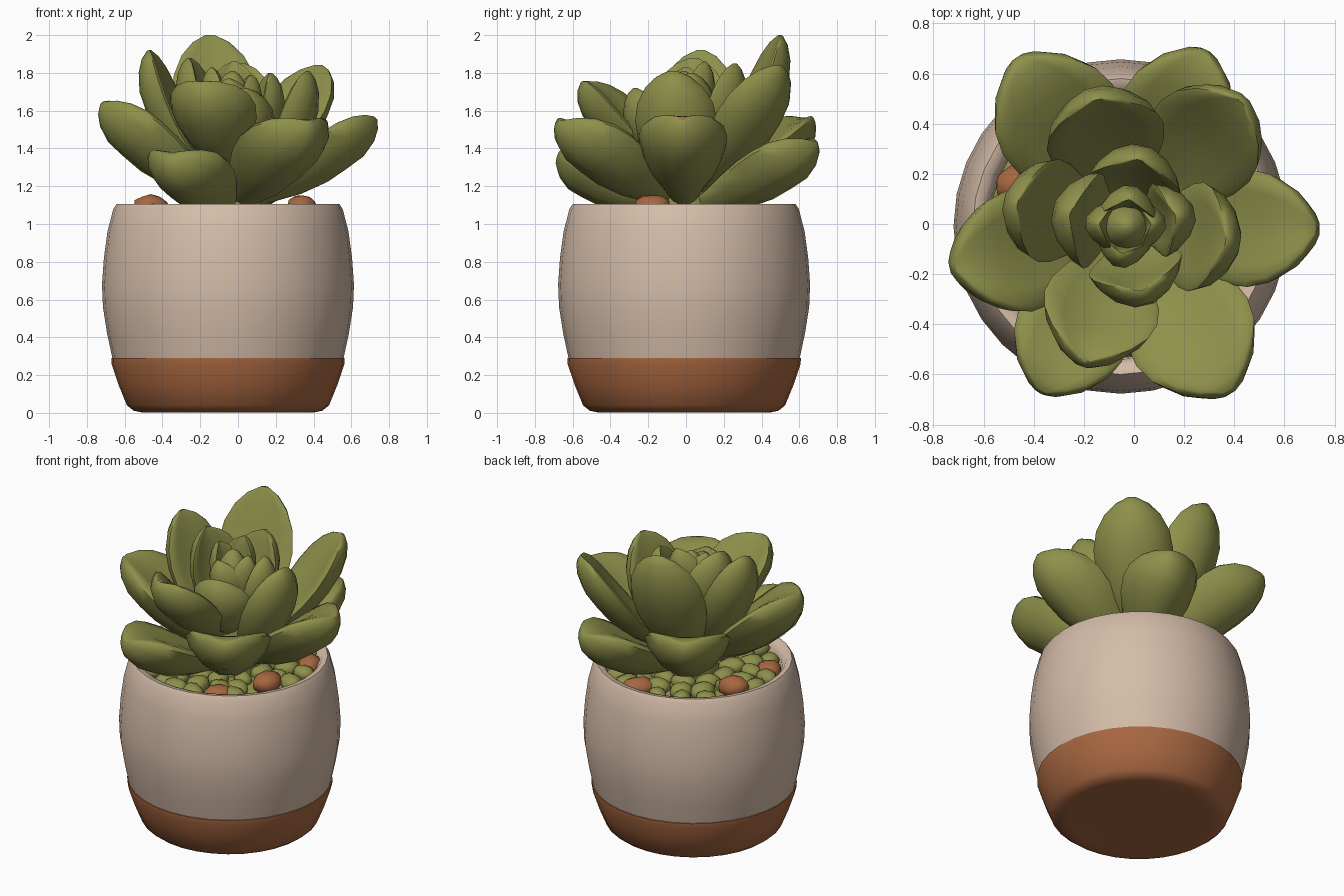
import bpy, bmesh, math, random
from mathutils import Vector

random.seed(4)
if "Cube" in bpy.data.objects:
    bpy.data.objects.remove(bpy.data.objects["Cube"], do_unlink=True)


def make_material(name, rgb):
    m = bpy.data.materials.new(name)
    m.use_nodes = True
    m.diffuse_color = (*rgb, 1)
    m.node_tree.nodes["Principled BSDF"].inputs["Base Color"].default_value = (*rgb, 1)
    return m


GREEN = make_material("leaf green", (0.27, 0.28, 0.07))
CREAM = make_material("cream glaze", (0.66, 0.5, 0.39))
CLAY = make_material("terracotta", (0.39, 0.135, 0.052))


def finish(bm, name, mats, angle=50):
    bmesh.ops.recalc_face_normals(bm, faces=bm.faces)
    mesh = bpy.data.meshes.new(name)
    bm.to_mesh(mesh)
    bm.free()
    obj = bpy.data.objects.new(name, mesh)
    bpy.context.collection.objects.link(obj)
    for m in mats:
        mesh.materials.append(m)
    bpy.ops.object.select_all(action="DESELECT")
    obj.select_set(True)
    bpy.context.view_layer.objects.active = obj
    bpy.ops.object.shade_smooth_by_angle(angle=math.radians(angle))


def bridge(bm, rings):
    n = len(rings[0])
    for a, b in zip(rings, rings[1:]):
        for i in range(n):
            j = (i + 1) % n
            bm.faces.new((a[i], a[j], b[j], b[i]))
    bm.faces.new(rings[0])
    bm.faces.new(rings[-1])


# Round parts turned from a profile of (radius, height)
AXIS = Vector((-0.053, -0.01, 0))


def lathe(name, profile, mat, centre=AXIS, sides=32):
    bm = bmesh.new()
    rings = []
    for r, z in profile:
        rings.append([bm.verts.new(centre + Vector((r * math.cos(a), r * math.sin(a), z)))
                      for a in (2 * math.pi * i / sides for i in range(sides))])
    bridge(bm, rings)
    finish(bm, name, [mat], 60)


lathe("pot_base", [(0.2, 0.012), (0.4, 0.004), (0.46, 0.003), (0.50, 0.012), (0.535, 0.04),
                   (0.58, 0.15), (0.617, 0.26), (0.618, 0.29), (0.59, 0.292)], CLAY)
lathe("pot_body", [(0.58, 0.285), (0.612, 0.29), (0.64, 0.42), (0.662, 0.56), (0.667, 0.68),
                   (0.657, 0.82), (0.638, 0.96), (0.607, 1.08), (0.59, 1.105),
                   (0.555, 1.1), (0.53, 1.06), (0.52, 0.98)], CREAM)
lathe("soil", [(0.53, 0.99), (0.52, 1.01), (0.2, 1.04)], GREEN)


# Pebbles covering the soil
def pebble(name, x, y, z, r, mat):
    bm = bmesh.new()
    bmesh.ops.create_icosphere(bm, subdivisions=2, radius=r)
    spin = random.uniform(0, math.pi)
    for v in bm.verts:
        v.co *= random.uniform(0.9, 1.06)
        u, w = v.co.x * 1.15, v.co.y * 0.9
        v.co = Vector((x + u * math.cos(spin) - w * math.sin(spin),
                       y + u * math.sin(spin) + w * math.cos(spin), z + v.co.z * 0.75))
    finish(bm, name, [mat], 60)


clay_spots = [(0.14, -0.41, 1.04), (0.34, -0.18, 1.09), (0.35, 0.25, 1.04),
              (0.06, 0.41, 1.04), (-0.45, -0.23, 1.04), (-0.46, 0.16, 1.09)]
for i, (x, y, z) in enumerate(clay_spots):
    pebble(f"clay_pebble_{i + 1}", x, y, z, 0.088, CLAY)

count = 0
for radius, number in ((0.46, 22), (0.35, 16), (0.23, 10)):
    for i in range(number):
        a = 2 * math.pi * i / number + random.uniform(-0.06, 0.06)
        x, y = AXIS.x + radius * math.cos(a), AXIS.y + radius * math.sin(a)
        if min(math.hypot(x - cx, y - cy) for cx, cy, _ in clay_spots) > 0.09:
            count += 1
            pebble(f"green_pebble_{count}", x, y, 1.045, random.uniform(0.06, 0.078), GREEN)

# Leaves: cupped, plump sections swept along a bent midrib
CENTRE = Vector((-0.03, -0.01, 0))
SHAPE = [(0, 0.3), (0.15, 0.5), (0.32, 0.76), (0.5, 0.95), (0.65, 1.0),
         (0.78, 0.92), (0.89, 0.7), (0.96, 0.42), (1, 0.1)]
SIDES = 14


def leaf(name, tip, width, base_z, start=0.08, cup=0.25, thick=0.1, plump=0.45, sag=0.08,
         red_tip=False):
    tip = Vector(tip)
    out = (tip - CENTRE) * Vector((1, 1, 0))
    out.normalize()
    base = CENTRE + out * start + Vector((0, 0, base_z))
    bend = (base + tip) / 2 + out * sag - Vector((0, 0, sag))
    side = Vector((0, 0, 1)).cross(out)
    bm = bmesh.new()
    rings = []
    for t, w in SHAPE:
        p = base * (1 - t) ** 2 + bend * 2 * t * (1 - t) + tip * t * t
        tangent = ((bend - base) * (1 - t) + (tip - bend) * t).normalized()
        up = tangent.cross(side)
        half = w * width / 2
        body = thick * min(1, w * 1.1)
        ring = []
        for i in range(SIDES):
            a = 2 * math.pi * i / SIDES
            u, s = math.cos(a), math.sin(a)
            lift = cup * half * u * u + body * (plump * s if s > 0 else s)
            ring.append(bm.verts.new(p + side * half * u + up * lift))
        rings.append(ring)
    bridge(bm, rings)
    if red_tip:
        bm.faces.ensure_lookup_table()
        bm.faces[-1].material_index = 1
    finish(bm, name, [GREEN, CLAY], 55)


# Outer whorl
outer = dict(cup=0.42, thick=0.12, plump=0.75, sag=0.045)
leaf("outer_leaf_left", (0.73, -0.02, 1.56), 0.47, 1.12, red_tip=True, **outer)
leaf("outer_leaf_right", (-0.72, -0.17, 1.64), 0.49, 1.14, **outer)
leaf("outer_leaf_back_right", (-0.46, 0.66, 1.55), 0.52, 1.12, **outer)
leaf("outer_leaf_back_left", (0.28, 0.69, 1.43), 0.46, 1.08, **outer)
leaf("outer_leaf_front_right", (-0.37, -0.67, 1.36), 0.46, 1.08, **outer)
leaf("outer_leaf_front_left", (0.38, -0.67, 1.54), 0.52, 1.12, **outer)

# Middle whorl
leaf("middle_leaf_back", (-0.15, 0.50, 2.0), 0.48, 1.15, sag=0.12)
leaf("middle_leaf_back_left", (0.43, 0.49, 1.84), 0.48, 1.17, sag=0.09)
leaf("middle_leaf_front", (-0.2, -0.55, 1.75), 0.47, 1.28, cup=0.45, plump=0.6, sag=0.05)
leaf("middle_leaf_right", (-0.47, 0.08, 1.92), 0.42, 1.2, sag=0.1)
leaf("middle_leaf_left", (0.37, -0.07, 1.81), 0.44, 1.12, sag=0.09)

# Inner whorl
inner = dict(base_z=1.3, start=0.05, cup=0.4, thick=0.08, sag=0.09)
leaf("inner_leaf_right", (-0.26, 0.04, 1.88), 0.4, **inner)
leaf("inner_leaf_back", (0.02, 0.26, 1.85), 0.38, **inner)
leaf("inner_leaf_front", (0.03, -0.27, 1.72), 0.38, **inner)
leaf("inner_leaf_left", (0.17, 0.03, 1.8), 0.3, **inner)

# Closed bud on the stem
bud = dict(base_z=1.4, start=0.02, cup=0.6, thick=0.06, sag=0.05)
leaf("bud_leaf_front", (-0.05, -0.12, 1.77), 0.24, **bud)
leaf("bud_leaf_back", (-0.02, 0.10, 1.86), 0.26, **bud)
leaf("bud_leaf_right", (-0.14, 0.0, 1.83), 0.22, **bud)
leaf("bud_leaf_left", (0.07, 0.0, 1.79), 0.22, **bud)
lathe("bud_and_stem", [(0.17, 1.02), (0.14, 1.3), (0.1, 1.5), (0.1, 1.65), (0.075, 1.74),
                       (0.04, 1.79), (0.01, 1.81)], GREEN, CENTRE, 12)
